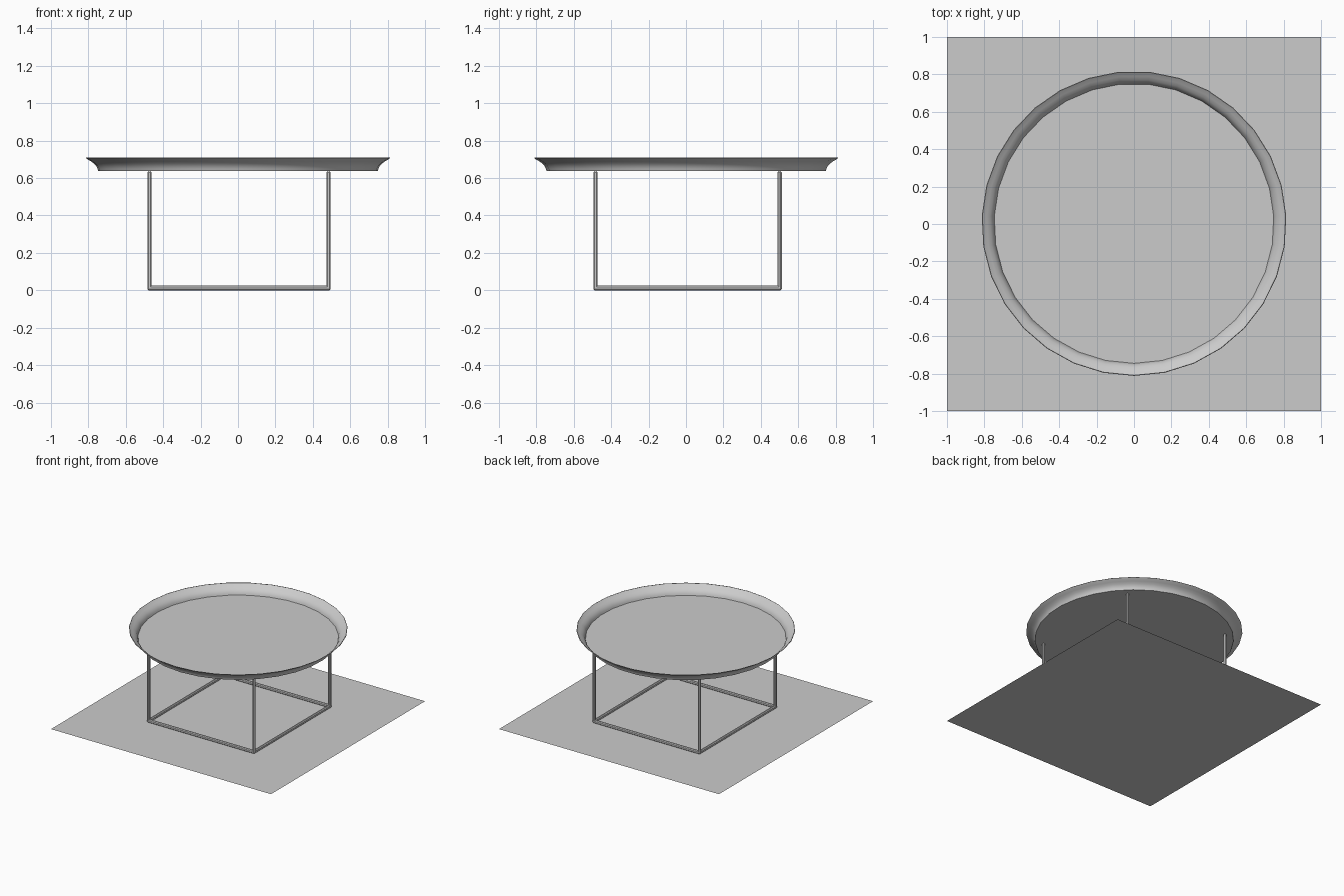
import bpy, bmesh, math

if "Cube" in bpy.data.objects:
    bpy.data.objects.remove(bpy.data.objects["Cube"])

X0, X1 = -0.484, 0.494      # outer limits of the wire frame
Y0, Y1 = -0.494, 0.512
BAR = 0.022                 # bar thickness
TRAY_Z = 0.637
SIDES = 31


def finish(name, bm):
    mesh = bpy.data.meshes.new(name)
    bm.to_mesh(mesh)
    bm.free()
    obj = bpy.data.objects.new(name, mesh)
    bpy.context.collection.objects.link(obj)
    return obj


def bar(name, lo, hi):
    """Square bar with softened edges between two corners."""
    bm = bmesh.new()
    bmesh.ops.create_cube(bm, size=1)
    for v in bm.verts:
        v.co = [(a + b) / 2 + c * (b - a) for a, b, c in zip(lo, hi, v.co)]
    obj = finish(name, bm)
    bevel = obj.modifiers.new("soft_edges", 'BEVEL')
    bevel.width = 0.006
    bevel.segments = 1
    return obj


# floor sheet
bm = bmesh.new()
bmesh.ops.create_grid(bm, x_segments=1, y_segments=1, size=1)
finish("floor_sheet", bm)

# tray: thin flared rim around a flat disc
profile = [(0.748, TRAY_Z), (0.752, 0.650), (0.758, 0.663), (0.770, 0.677),
           (0.788, 0.690), (0.807, 0.701), (0.815, 0.708), (0.812, 0.711)]
bm = bmesh.new()
rings = []
for r, z in profile:
    ring = []
    for i in range(SIDES):
        a = -math.pi / 2 + 2 * math.pi * i / SIDES
        ring.append(bm.verts.new((r * math.cos(a), r * math.sin(a) + 0.003, z)))
    rings.append(ring)
bm.faces.new(rings[0])
for low, high in zip(rings, rings[1:]):
    for i in range(SIDES):
        j = (i + 1) % SIDES
        bm.faces.new((low[i], low[j], high[j], high[i]))
tray = finish("tray_top", bm)
bpy.context.view_layer.objects.active = tray
tray.select_set(True)
bpy.ops.object.shade_smooth_by_angle(angle=math.radians(40))

# four legs standing in the frame corners
for x, side in ((X0, "left"), (X1 - BAR, "right")):
    for y, end in ((Y0, "front"), (Y1 - BAR, "back")):
        bar(f"{end}_{side}_leg", (x, y, 0), (x + BAR, y + BAR, TRAY_Z))

# base rails joining the legs
for y, end in ((Y0, "front"), (Y1 - BAR, "back")):
    bar(f"{end}_rail", (X0, y, 0), (X1, y + BAR, BAR + 0.003))
for x, side in ((X0, "left"), (X1 - BAR, "right")):
    bar(f"{side}_rail", (x, Y0, 0), (x + BAR, Y1, BAR + 0.003))
